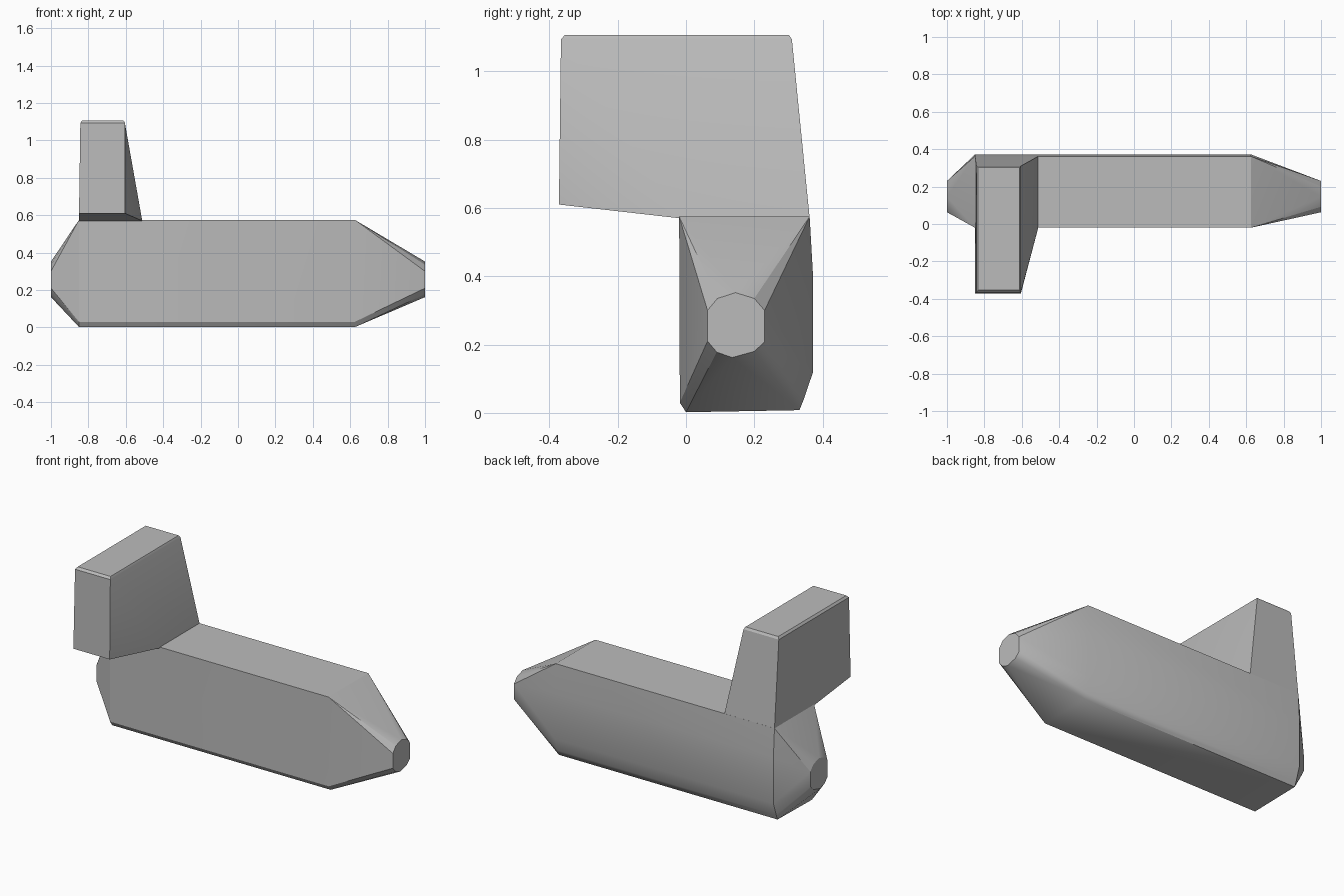
import bpy, bmesh, math

cube = bpy.data.objects.get("Cube")
if cube:
    bpy.data.objects.remove(cube, do_unlink=True)

grey = bpy.data.materials.new("plain grey")
grey.use_nodes = True
colour = (0.5, 0.5, 0.5, 1)
grey.diffuse_color = colour
grey.node_tree.nodes["Principled BSDF"].inputs["Base Color"].default_value = colour


def hull_part(name, points):
    """Closed convex solid around the given cross-section points."""
    bm = bmesh.new()
    for p in points:
        bm.verts.new(p)
    bmesh.ops.convex_hull(bm, input=bm.verts[:])
    bmesh.ops.dissolve_limit(bm, angle_limit=math.radians(0.5),
                             verts=bm.verts[:], edges=bm.edges[:])
    bmesh.ops.recalc_face_normals(bm, faces=bm.faces[:])
    mesh = bpy.data.meshes.new(name)
    bm.to_mesh(mesh)
    bm.free()
    mesh.materials.append(grey)
    obj = bpy.data.objects.new(name, mesh)
    bpy.context.collection.objects.link(obj)
    bpy.ops.object.select_all(action='DESELECT')
    obj.select_set(True)
    bpy.context.view_layer.objects.active = obj
    bpy.ops.object.shade_smooth_by_angle(angle=math.radians(25))
    return obj


def section(x, profile):
    return [(x, y, z) for y, z in profile]


def rectangle(x0, x1, y0, y1, z):
    return [(x, y, z) for x in (x0, x1) for y in (y0, y1)]


# Long body: boxy middle section tapering to a small ten-sided cap at each end
middle = [(-0.02, 0.575), (0.362, 0.575), (0.372, 0.40), (0.372, 0.12),
          (0.345, 0.04), (0.332, 0.008), (0.0, 0.002), (-0.018, 0.03)]
cap = [(0.063, 0.30), (0.092, 0.335), (0.145, 0.352), (0.20, 0.335),
       (0.23, 0.30), (0.23, 0.208), (0.20, 0.18), (0.135, 0.162),
       (0.09, 0.178), (0.063, 0.21)]
hull_part("body", section(-1, cap) + section(-0.85, middle)
          + section(0.625, middle) + section(1, cap))

# Overhanging tower: wide foot on the body, narrow front, thin chamfered top
foot = rectangle(-0.85, -0.512, -0.02, 0.362, 0.57)
front_edge = [(-0.85, -0.372, 0.61), (-0.605, -0.372, 0.61)]
shoulder = rectangle(-0.843, -0.605, -0.366, 0.31, 1.094)
roof = rectangle(-0.833, -0.612, -0.354, 0.301, 1.107)
hull_part("tower", foot + front_edge + shoulder + roof)
